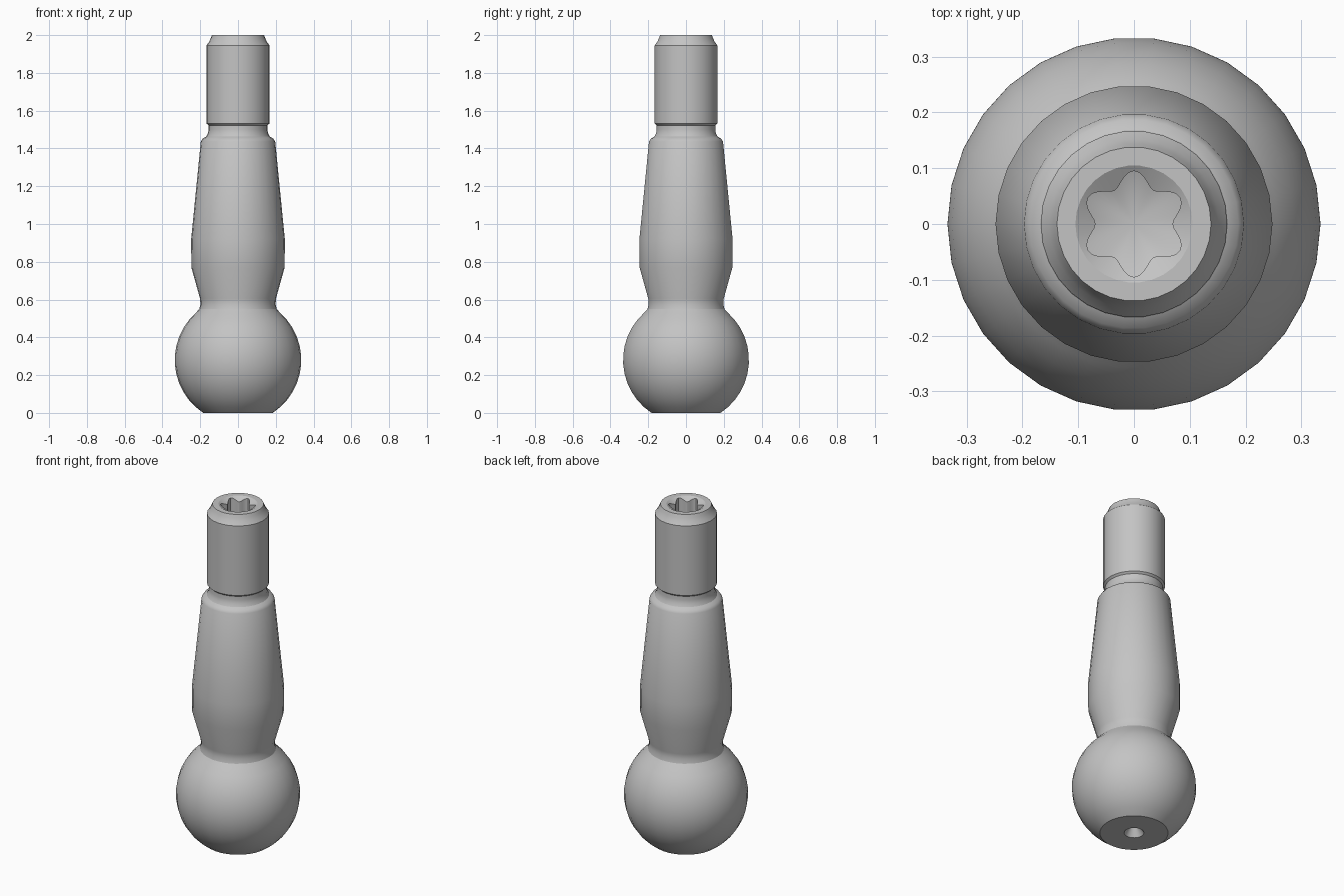
import bpy, bmesh
from math import sin, cos, pi, radians, sqrt

cube = bpy.data.objects.get("Cube")
if cube:
    bpy.data.objects.remove(cube)

SIDES = 30
BALL_R, BALL_Z = 0.335, 0.28

steel = bpy.data.materials.new("steel_grey")
steel.use_nodes = True
colour = (0.55, 0.55, 0.55, 1)
steel.diffuse_color = colour
steel.node_tree.nodes["Principled BSDF"].inputs["Base Color"].default_value = colour


def ring(radius, z, n):
    """Points of a ring; radius is a number or a function of the angle."""
    angles = [2 * pi * i / n for i in range(n)]
    radii = [radius(a) if callable(radius) else radius for a in angles]
    return [(r * cos(a), r * sin(a), z(r) if callable(z) else z)
            for r, a in zip(radii, angles)]


def loft(name, rings):
    """Skin consecutive rings, running outward, up and then inward."""
    bm = bmesh.new()
    loops = [[bm.verts.new(p) for p in pts] for pts in rings]
    for low, high in zip(loops, loops[1:]):
        n = len(low)
        for i in range(n):
            j = (i + 1) % n
            bm.faces.new((low[i], low[j], high[j], high[i]))
    bmesh.ops.remove_doubles(bm, verts=bm.verts, dist=0.0001)
    mesh = bpy.data.meshes.new(name)
    bm.to_mesh(mesh)
    bm.free()
    mesh.materials.append(steel)
    obj = bpy.data.objects.new(name, mesh)
    bpy.context.collection.objects.link(obj)
    bpy.ops.object.select_all(action="DESELECT")
    obj.select_set(True)
    bpy.context.view_layer.objects.active = obj
    bpy.ops.object.shade_smooth_by_angle(angle=radians(28))
    return obj


# Centre-drill hole and flat underside
profile = [(0, 0.11), (0.022, 0.1), (0.022, 0.05), (0.053, 0)]

# Ball, cut flat below and running into the neck above
for i in range(13):
    a = radians(-56.7 + i * (48.5 + 56.7) / 12)
    profile.append((BALL_R * cos(a), BALL_Z + BALL_R * sin(a)))
profile[4] = (sqrt(BALL_R ** 2 - BALL_Z ** 2), 0)

# Neck fillet, collar and taper
profile += [(0.205, 0.55), (0.199, 0.575), (0.201, 0.605), (0.247, 0.77),
            (0.248, 0.92), (0.197, 1.437)]
# Shoulder and undercut groove
profile += [(0.187, 1.452), (0.168, 1.463), (0.159, 1.48), (0.156, 1.5),
            (0.156, 1.522), (0.167, 1.532)]
# Shank, hollowed bevel and end face
profile += [(0.167, 1.945), (0.152, 1.966), (0.144, 1.984), (0.138, 2),
            (0.105, 2)]
loft("ball_stud", [ring(r, z, SIDES) for r, z in profile])


# Six-lobed drive socket with a conical lead-in and a conical floor
def rim(a):
    step = 2 * pi / SIDES
    return 0.105 * cos(step / 2) / cos(a % step - step / 2)


def star(a):
    return 0.082 + 0.013 * cos(6 * (a - pi / 2))


n = SIDES * 2
loft("drive_socket", [
    ring(rim, 2, n),
    ring(star, lambda r: 2 - (0.105 - r) * 0.6, n),
    ring(star, lambda r: 1.84 - (0.105 - r) * 0.4, n),
    ring(0, 1.8, n),
])
